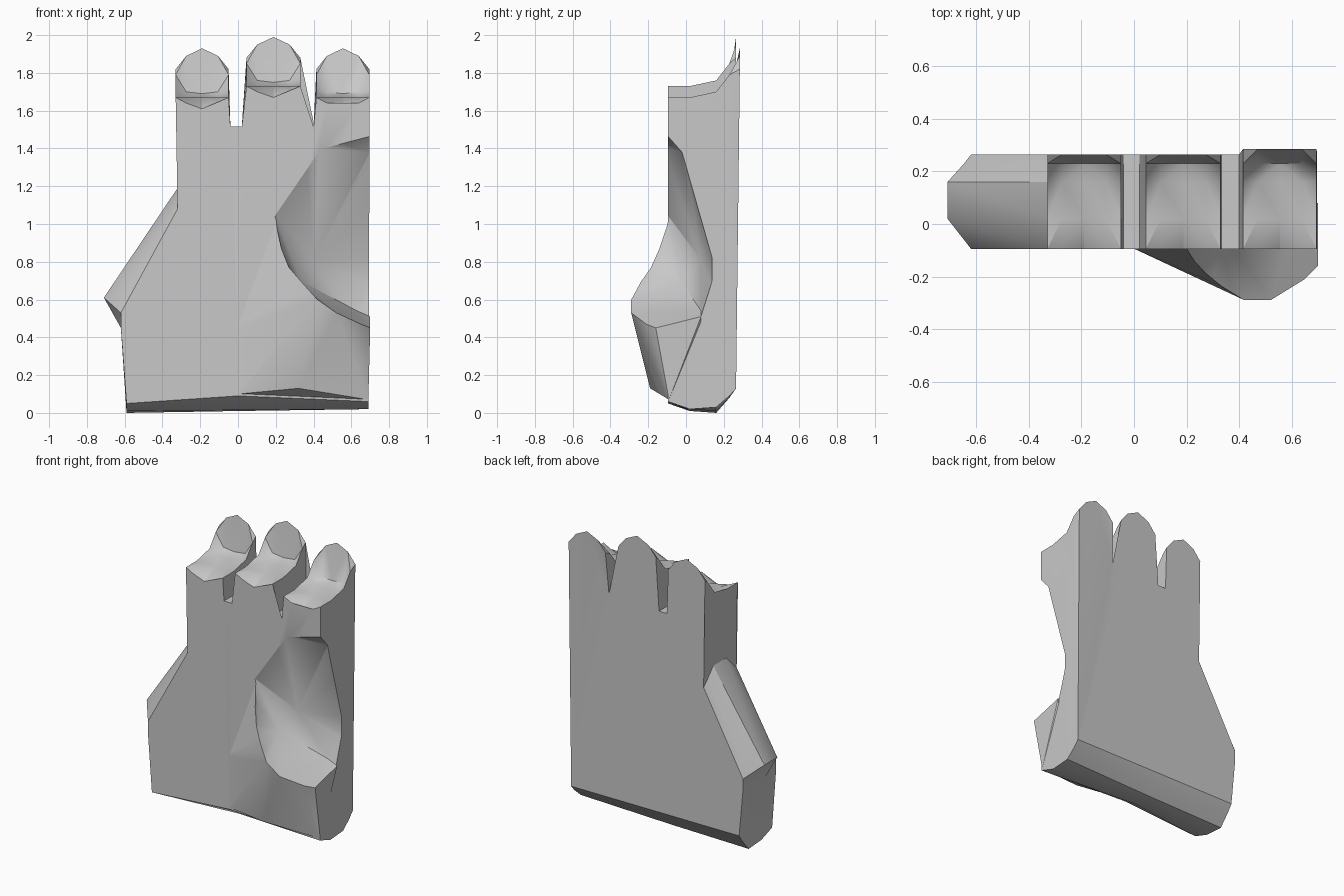
import bpy
import bmesh
import math

if "Cube" in bpy.data.objects:
    bpy.data.objects.remove(bpy.data.objects["Cube"], do_unlink=True)

stone = bpy.data.materials.new("stone_grey")
stone.use_nodes = True
grey = (0.58, 0.58, 0.58, 1.0)
stone.diffuse_color = grey
for node in stone.node_tree.nodes:
    if node.type == "BSDF_PRINCIPLED":
        node.inputs["Base Color"].default_value = grey


def finish(name, bm):
    """Triangulate a closed bmesh and turn it into a linked object."""
    bmesh.ops.triangulate(bm, faces=bm.faces[:])
    bmesh.ops.recalc_face_normals(bm, faces=bm.faces[:])
    mesh = bpy.data.meshes.new(name)
    bm.to_mesh(mesh)
    bm.free()
    obj = bpy.data.objects.new(name, mesh)
    bpy.context.scene.collection.objects.link(obj)
    return obj


def hull(name, points):
    """Convex solid around a few points."""
    bm = bmesh.new()
    for p in points:
        bm.verts.new(p)
    bmesh.ops.convex_hull(bm, input=bm.verts[:])
    loose = [v for v in bm.verts if not v.link_faces]
    bmesh.ops.delete(bm, geom=loose, context="VERTS")
    return finish(name, bm)


def loft(name, rings):
    """Skin a stack of outlines and cap both ends."""
    bm = bmesh.new()
    loops = [[bm.verts.new(p) for p in ring] for ring in rings]
    for a, b in zip(loops, loops[1:]):
        for i in range(len(a)):
            j = (i + 1) % len(a)
            bm.faces.new((a[i], a[j], b[j], b[i]))
    bm.faces.new(loops[0])
    bm.faces.new(loops[-1])
    return finish(name, bm)


def combine(target, tool, operation):
    mod = target.modifiers.new(operation.lower(), "BOOLEAN")
    mod.operation = operation
    mod.solver = "EXACT"
    mod.object = tool
    tool.hide_render = True


# Fingers: left and right edge, left and right root, socket floor, back lean
fingers = [
    (-0.33, -0.05, -0.32, -0.04, 1.67, 0.0),
    (0.045, 0.33, 0.02, 0.335, 1.73, 0.0),
    (0.415, 0.695, 0.40, 0.697, 1.67, 0.02),
]

# Layers front to back: y, side bulge, bottom left/middle/right,
# finger height at edge/shoulder/middle above the socket floor
layers = [
    (-0.095, 0.0, 0.05, 0.09, 0.06, 0.0, -0.03, -0.06),
    (0.02, 1.0, 0.01, 0.015, 0.02, 0.0, 0.0, 0.0),
    (0.16, 1.0, 0.0, 0.01, 0.03, 0.03, 0.0, 0.0),
    (0.23, 0.3, 0.08, 0.08, 0.09, 0.12, 0.03, 0.02),
    (0.265, 0.0, 0.13, 0.13, 0.13, 0.15, 0.22, 0.26),
]


def hand_ring(y, bulge, left, middle, right, edge, shoulder, mid):
    ring = [
        (0.0, y, middle),
        (-0.59, y, left),
        (-0.62, y, 0.45),
        (-0.62 - 0.09 * bulge, y, 0.53 + 0.08 * bulge),
        (-0.32, y, 1.08 + 0.11 * bulge),
    ]
    for x0, x1, root0, root1, floor, lean in fingers:
        back = y + (lean if y > 0.25 else 0.0)
        ring.append((root0, y, 1.515))
        for t, h in zip((0, 0.2, 0.5, 0.8, 1), (edge, shoulder, mid, shoulder, edge)):
            ring.append((x0 + (x1 - x0) * t, back, floor + h))
        ring.append((root1, y, 1.515))
    ring.append((0.69, y, right))
    return ring


hand = loft("hand", [hand_ring(*layer) for layer in layers])

# Thumb mound: swelling at the heel of the palm
rim = [
    (0.23, -0.11, 0.87), (0.27, -0.16, 0.77), (0.34, -0.24, 0.70),
    (0.42, -0.29, 0.60), (0.52, -0.29, 0.53), (0.65, -0.21, 0.47),
    (0.70, -0.16, 0.45),
]
mound = hull("thumb_mound", rim + [
    (0.19, -0.08, 1.05), (0.19, 0.03, 0.9), (-0.03, -0.08, 0.45),
    (0.0, -0.09, 0.10), (0.0, -0.03, 0.12), (0.32, -0.19, 0.13),
    (0.69, -0.09, 0.07), (0.6, 0.05, 0.12), (0.70, 0.08, 0.51),
])

# Thumb socket: hollow carved into the palm and its outer side
mouth = rim + [(0.19, -0.1, 1.05), (0.43, -0.1, 1.4), (0.70, -0.1, 1.47)]
depth = [
    (0.70, -0.02, 1.38), (0.64, 0.08, 0.92), (0.70, 0.14, 0.82),
    (0.70, 0.14, 0.70), (0.70, 0.08, 0.51), (0.63, 0.08, 0.54),
    (0.40, 0.08, 0.81), (0.33, -0.03, 0.70),
]
shape = mouth + depth + [(x, -0.5, z) for x, y, z in mouth]
shape += [(x + 0.2, y, z) for x, y, z in shape if x > 0.69]
socket = hull("thumb_socket_cutter", shape)

combine(hand, mound, "UNION")
combine(hand, socket, "DIFFERENCE")

# Bake the booleans and drop the helpers
bpy.context.view_layer.update()
graph = bpy.context.evaluated_depsgraph_get()
carved = bpy.data.meshes.new_from_object(hand.evaluated_get(graph))
hand.modifiers.clear()
hand.data = carved
for helper in (mound, socket):
    bpy.data.objects.remove(helper, do_unlink=True)
carved.materials.clear()
carved.materials.append(stone)

# Soft shading with crisp edges
for obj in bpy.context.selected_objects:
    obj.select_set(False)
hand.select_set(True)
bpy.context.view_layer.objects.active = hand
bpy.ops.object.shade_smooth_by_angle(angle=math.radians(30))
